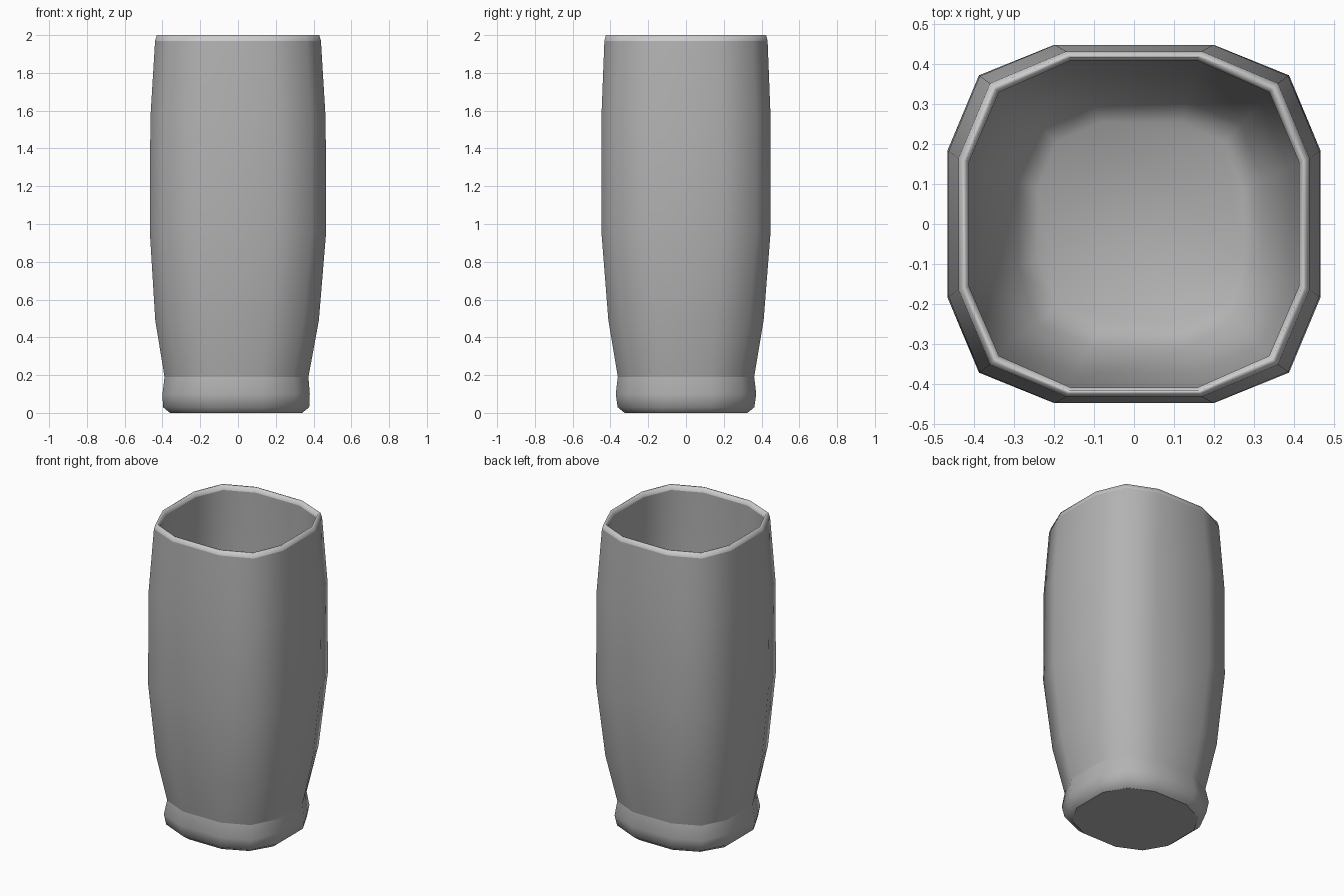
import bpy, bmesh

# Rings run up the outside, over the rim and down the inside.
# Each ring: height, x offset, then the three corner points of one quadrant
RINGS = [
    (0.00, -0.01, (0.350, 0.12), (0.270, 0.255), (0.12, 0.325)),    # base
    (0.03, -0.01, (0.387, 0.13), (0.308, 0.285), (0.135, 0.362)),
    (0.10, -0.01, (0.390, 0.135), (0.315, 0.300), (0.145, 0.372)),  # foot bulge
    (0.19, -0.008, (0.381, 0.132), (0.302, 0.287), (0.138, 0.361)),  # waist
    (0.49, -0.005, (0.433, 0.158), (0.352, 0.335), (0.17, 0.411)),
    (0.96, 0, (0.467, 0.183), (0.388, 0.372), (0.20, 0.448)),       # belly
    (1.56, 0, (0.464, 0.182), (0.386, 0.370), (0.198, 0.448)),
    (1.97, 0, (0.439, 0.165), (0.360, 0.352), (0.17, 0.432)),
    (2.00, 0, (0.430, 0.161), (0.353, 0.345), (0.166, 0.424)),      # rim
    (2.00, 0, (0.421, 0.158), (0.345, 0.337), (0.162, 0.417)),
    (1.97, 0, (0.413, 0.155), (0.338, 0.330), (0.158, 0.409)),
    (1.56, 0, (0.425, 0.162), (0.350, 0.336), (0.175, 0.412)),      # inner wall
    (0.96, 0, (0.427, 0.162), (0.350, 0.336), (0.175, 0.412)),
    (0.49, 0, (0.390, 0.140), (0.318, 0.301), (0.150, 0.373)),
    (0.20, 0.015, (0.305, 0.11), (0.255, 0.250), (0.12, 0.305)),
    (0.16, 0.015, (0.255, 0.09), (0.210, 0.205), (0.10, 0.255)),    # inner floor
]
CREASED = (0, 3, 7, 10)  # base edge, waist, both sides of the rim
RIM = range(7, 10)       # bands that form the lighter lip


def ring_points(z, cx, a, b, c):
    q = [a, b, c]
    pts = q + [(-x, y) for x, y in reversed(q)]
    pts += [(-x, -y) for x, y in pts]
    return [(cx + x, y, z) for x, y in pts]


def grey(name, v):
    mat = bpy.data.materials.new(name)
    mat.diffuse_color = (v, v, v, 1)
    return mat


bm = bmesh.new()
loops = [[bm.verts.new(p) for p in ring_points(*r)] for r in RINGS]
n = len(loops[0])
for k, (lo, hi) in enumerate(zip(loops, loops[1:])):
    for i in range(n):
        j = (i + 1) % n
        face = bm.faces.new((lo[i], lo[j], hi[j], hi[i]))
        face.material_index = 1 if k in RIM else 0
bm.faces.new(list(reversed(loops[0])))
bm.faces.new(loops[-1])
bmesh.ops.recalc_face_normals(bm, faces=bm.faces)

# Smooth walls with crisp base, waist and rim edges
for f in bm.faces:
    f.smooth = True
for k in CREASED:
    for i in range(n):
        bm.edges.get((loops[k][i], loops[k][(i + 1) % n])).smooth = False

mesh = bpy.data.meshes.new("drinking_glass")
bm.to_mesh(mesh)
bm.free()
mesh.materials.append(grey("body_grey", 0.45))
mesh.materials.append(grey("rim_grey", 0.85))
glass = bpy.data.objects.new("drinking_glass", mesh)
bpy.context.collection.objects.link(glass)
